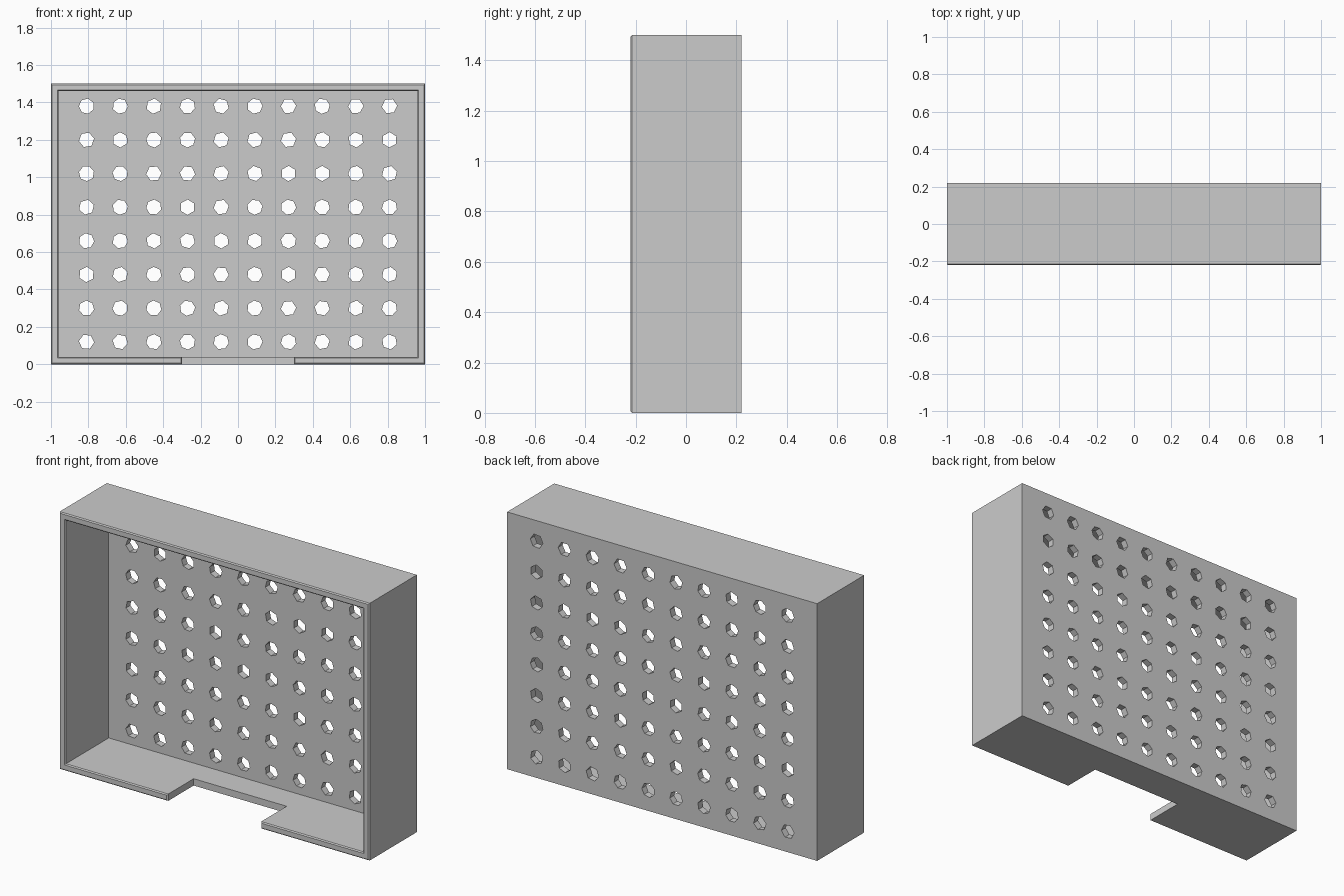
import bpy, bmesh, math, random
from mathutils import Matrix, Vector

if "Cube" in bpy.data.objects:
    bpy.data.objects.remove(bpy.data.objects["Cube"])

random.seed(4)
FRONT, BACK, H, T = -0.22, 0.22, 1.5, 0.04


def make_object(name, bm, helper=False):
    bmesh.ops.recalc_face_normals(bm, faces=bm.faces)
    mesh = bpy.data.meshes.new(name)
    bm.to_mesh(mesh)
    bm.free()
    ob = bpy.data.objects.new(name, mesh)
    bpy.context.collection.objects.link(ob)
    if helper:
        ob.hide_render = True
        ob.hide_viewport = True
    return ob


def box(name, lo, hi, helper=False):
    lo, hi = Vector(lo), Vector(hi)
    bm = bmesh.new()
    m = Matrix.Translation((lo + hi) / 2) @ Matrix.Diagonal((*(hi - lo), 1))
    bmesh.ops.create_cube(bm, size=1, matrix=m)
    return make_object(name, bm, helper)


def cut(ob, cutter):
    mod = ob.modifiers.new("cut", 'BOOLEAN')
    mod.operation = 'DIFFERENCE'
    mod.solver = 'EXACT'
    mod.object = cutter


def bake(ob, bevel_front=False):
    bpy.context.view_layer.update()
    dg = bpy.context.evaluated_depsgraph_get()
    bm = bmesh.new()
    bm.from_object(ob, dg)
    ob.modifiers.clear()
    if bevel_front:
        # small chamfer along the open front rim
        edges = [e for e in bm.edges
                 if all(abs(v.co.y - FRONT) < 1e-4 for v in e.verts)
                 and len(e.link_faces) == 2 and e.calc_face_angle(0) > 0.5]
        bmesh.ops.bevel(bm, geom=edges, offset=0.006, segments=1,
                        affect='EDGES', profile=0.5)
    bm.to_mesh(ob.data)
    bm.free()


# open-fronted case with a notch in the floor
case = box("perforated_case", (-1, FRONT, 0), (1, BACK, H))
cavity = box("cavity_cutter", (-1 + T, FRONT - 0.1, T),
             (1 - T, BACK - T, H - T), True)
notch = box("notch_cutter", (-0.3, FRONT - 0.1, -0.1), (0.3, 0.02, 0.06), True)
cut(case, cavity)
cut(case, notch)
bake(case, True)

# grid of rough, low-poly holes through the back panel
bm = bmesh.new()
for col in range(10):
    for row in range(8):
        m = (Matrix.Translation((-0.81 + col * 0.18, BACK - T / 2, 0.12 + row * 0.18))
             @ Matrix.Rotation(math.pi / 2, 4, 'X')
             @ Matrix.Rotation(random.uniform(0, math.tau), 4, 'Z'))
        bmesh.ops.create_cone(bm, cap_ends=True, segments=random.choice((6, 7)),
                              radius1=0.041, radius2=0.041, depth=0.1, matrix=m)
holes = make_object("hole_cutter", bm, True)
cut(case, holes)
bake(case)

# remove the finished cutters
for ob in (cavity, notch, holes):
    bpy.data.objects.remove(ob)
